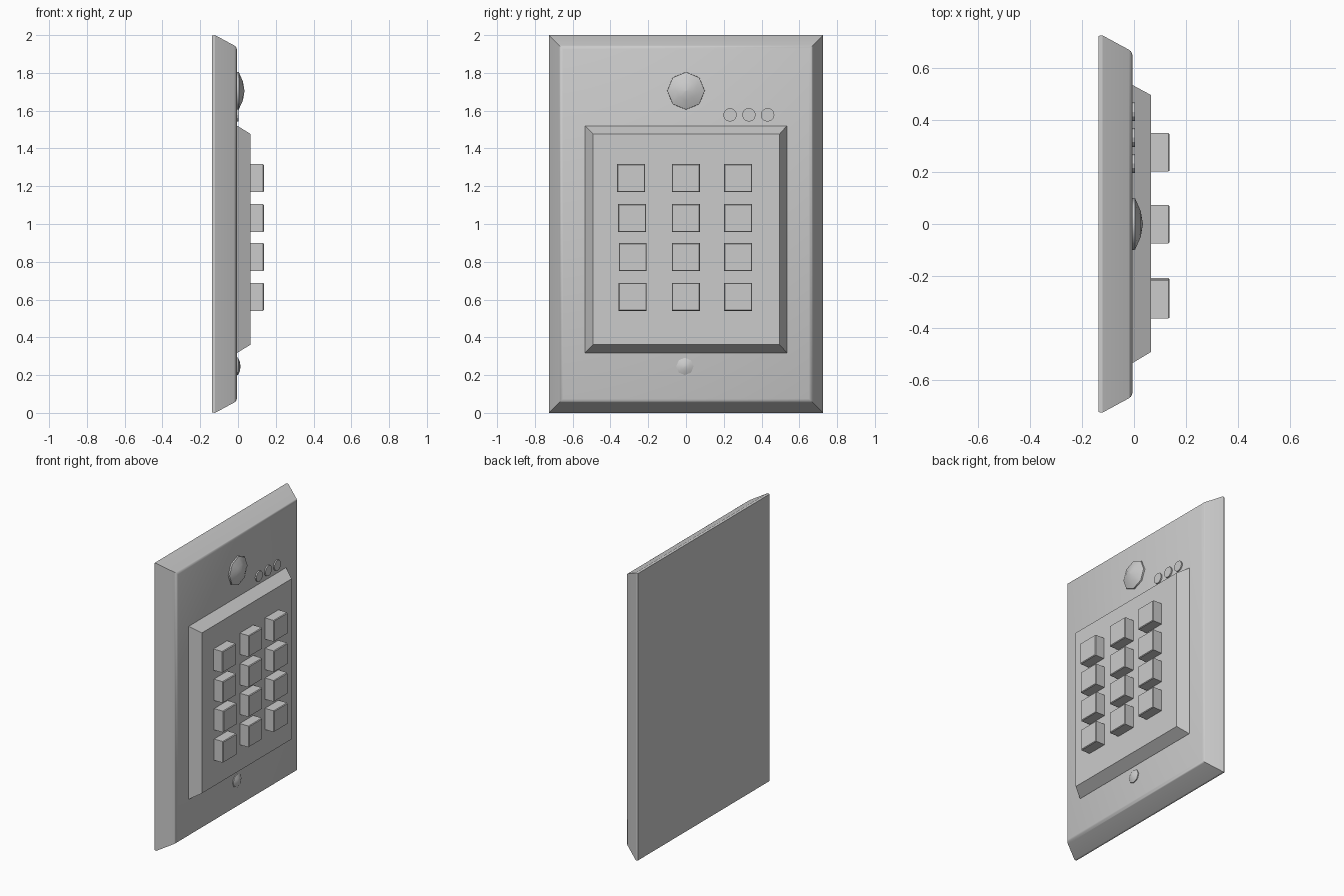
import bpy, bmesh, math

if "Cube" in bpy.data.objects:
    bpy.data.objects.remove(bpy.data.objects["Cube"])

grey = bpy.data.materials.new("light_grey")
grey.diffuse_color = (0.6, 0.6, 0.6, 1)
grey.use_nodes = True
grey.node_tree.nodes["Principled BSDF"].inputs["Base Color"].default_value = grey.diffuse_color


def loft(name, rings, smooth=None):
    """Skin a list of equal-length rings (stacked along +x) and cap both ends."""
    bm = bmesh.new()
    loops = [[bm.verts.new(p) for p in ring] for ring in rings]
    n = len(loops[0])
    for a, b in zip(loops, loops[1:]):
        for i in range(n):
            j = (i + 1) % n
            bm.faces.new((a[i], a[j], b[j], b[i]))
    bm.faces.new(loops[0][::-1])
    bm.faces.new(loops[-1])
    bmesh.ops.recalc_face_normals(bm, faces=bm.faces)
    me = bpy.data.meshes.new(name)
    bm.to_mesh(me)
    bm.free()
    me.materials.append(grey)
    ob = bpy.data.objects.new(name, me)
    bpy.context.collection.objects.link(ob)
    if smooth:
        bpy.ops.object.select_all(action='DESELECT')
        ob.select_set(True)
        bpy.context.view_layer.objects.active = ob
        bpy.ops.object.shade_smooth_by_angle(angle=math.radians(smooth))
    return ob


def rect(x, cy, cz, hy, hz):
    return [(x, cy + a * hy, cz + b * hz)
            for a, b in ((-1, -1), (1, -1), (1, 1), (-1, 1))]


def ring(x, cy, cz, r, n):
    return [(x, cy + r * math.sin(2 * math.pi * i / n),
             cz + r * math.cos(2 * math.pi * i / n)) for i in range(n)]


# Wall plate with sloped, softened rim
profile = [(-0.137, 0.002), (-0.122, 0.0), (-0.116, 0.003),
           (-0.02, 0.055), (-0.011, 0.062), (-0.006, 0.075)]
loft("wall_plate", [rect(x, 0, 1, 0.726 - d, 1 - d) for x, d in profile], 32)

# Raised keypad panel with bevelled sides
loft("keypad_panel", [rect(-0.01, 0, 0.919, 0.534, 0.601),
                      rect(-0.004, 0, 0.919, 0.534, 0.601),
                      rect(0.066, 0.002, 0.919, 0.494, 0.558)])

# Twelve keys, slightly softened at the front edge
left_offsets = (-0.29, -0.285, -0.282, -0.283)
for row, z in enumerate((1.243, 1.031, 0.825, 0.614)):
    for col, y in enumerate((left_offsets[row], -0.001, 0.276)):
        loft(f"key_{row + 1}_{col + 1}",
             [rect(0.06, y, z, 0.074, 0.074),
              rect(0.132, y, z, 0.074, 0.074),
              rect(0.137, y, z, 0.070, 0.070)])

# Large domed lens and small domed screw
loft("dome_lens", [ring(x, 0, 1.705, r, 8) for x, r in
                   ((-0.01, 0.1), (0.004, 0.099), (0.026, 0.05), (0.034, 0.003))], 45)
loft("screw_head", [ring(x, -0.006, 0.246, r, 8) for x, r in
                    ((-0.01, 0.046), (0.0, 0.046), (0.01, 0.024), (0.013, 0.002))], 45)

# Three indicator lights
for i, y in enumerate((0.233, 0.333, 0.432)):
    loft(f"indicator_{i + 1}", [ring(x, y, 1.578, 0.036, 12) for x in (-0.01, 0.003)])
